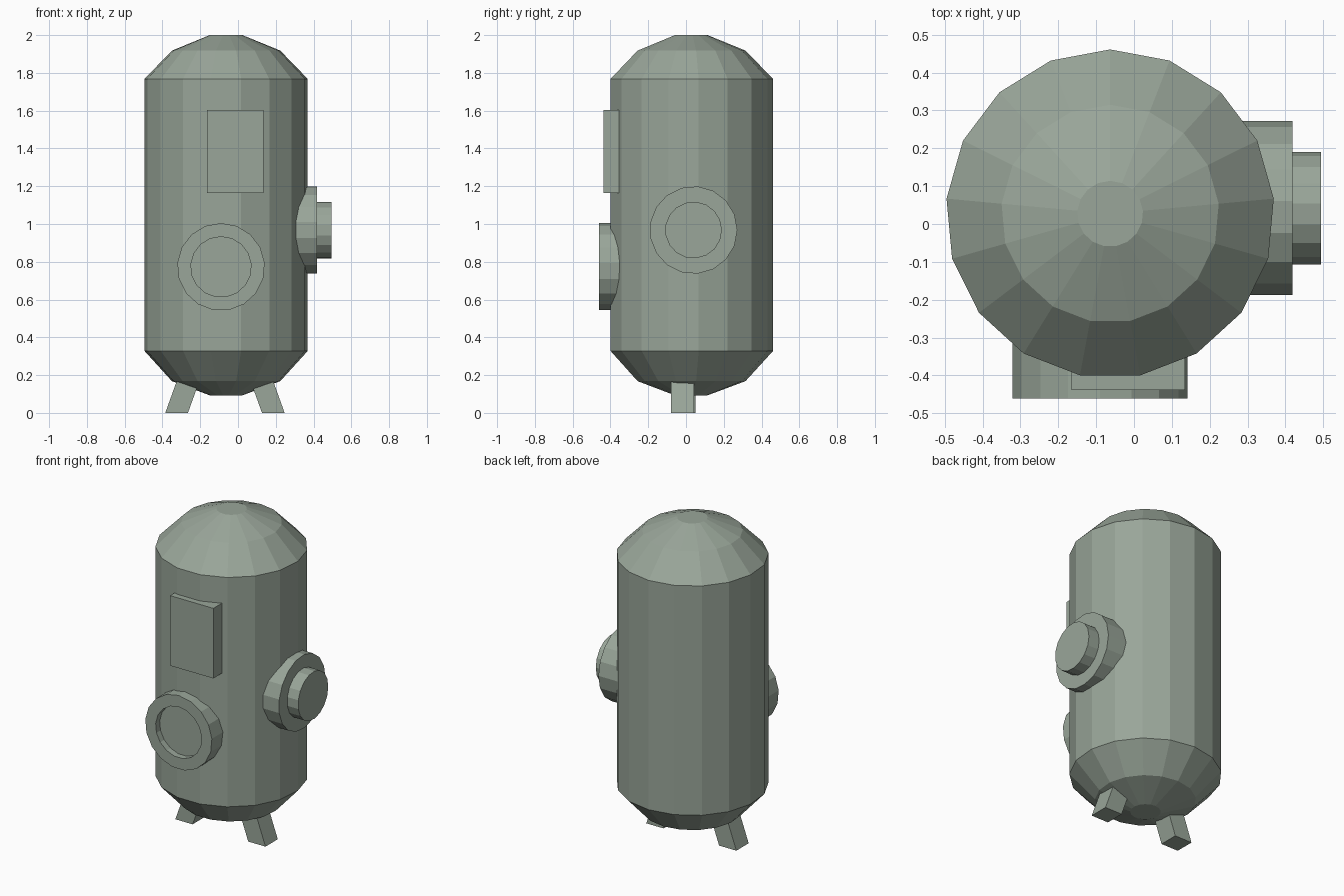
import bpy, bmesh, math
from mathutils import Vector

if "Cube" in bpy.data.objects:
    bpy.data.objects.remove(bpy.data.objects["Cube"])

SIDES = 17

# Dull grey-green paint
paint = bpy.data.materials.new("grey_green_paint")
paint.diffuse_color = (0.32, 0.38, 0.32, 1)
paint.use_nodes = True
paint.node_tree.nodes["Principled BSDF"].inputs["Base Color"].default_value = paint.diffuse_color


def finish(name, bm):
    bmesh.ops.recalc_face_normals(bm, faces=bm.faces)
    mesh = bpy.data.meshes.new(name)
    bm.to_mesh(mesh)
    bm.free()
    mesh.materials.append(paint)
    obj = bpy.data.objects.new(name, mesh)
    bpy.context.collection.objects.link(obj)
    return obj


def lathe(name, centre, axis, first, profile):
    """Capped solid: (distance along axis, radius) rings, first corner towards 'first'."""
    c, a, u = Vector(centre), Vector(axis), Vector(first)
    v = a.cross(u)
    bm = bmesh.new()
    rings = []
    for d, r in profile:
        angles = [2 * math.pi * i / SIDES for i in range(SIDES)]
        rings.append([bm.verts.new(c + a * d + (u * math.cos(t) + v * math.sin(t)) * r)
                      for t in angles])
    for lo, hi in zip(rings, rings[1:]):
        for i in range(SIDES):
            j = (i + 1) % SIDES
            bm.faces.new((lo[i], lo[j], hi[j], hi[i]))
    bm.faces.new(rings[0][::-1])
    bm.faces.new(rings[-1])
    return finish(name, bm)


def prism(name, outline, y0, y1):
    """Extrude an (x, z) outline from y0 to y1."""
    bm = bmesh.new()
    face = bm.faces.new([bm.verts.new((x, y0, z)) for x, z in outline])
    new = bmesh.ops.extrude_face_region(bm, geom=[face])
    verts = [g for g in new["geom"] if isinstance(g, bmesh.types.BMVert)]
    bmesh.ops.translate(bm, verts=verts, vec=(0, y1 - y0, 0))
    # keep the starting face so the prism is closed at both ends
    if not any(all(abs(v.co.y - y0) < 1e-6 for v in f.verts) for f in bm.faces):
        bm.faces.new([v for v in bm.verts if abs(v.co.y - y0) < 1e-6])
    return finish(name, bm)


# Tank body with chamfered domes
lathe("tank_body", (-0.063, 0.027, 0), (0, 0, 1), (0, 1, 0),
      [(0.093, 0.087), (0.168, 0.288), (0.328, 0.434),
       (1.768, 0.434), (1.918, 0.288), (2.0, 0.087)])

# Front porthole: thick ring with a recessed floor
lathe("front_porthole", (-0.09, 0, 0.773), (0, -1, 0), (0, 0, 1),
      [(0.28, 0.232), (0.461, 0.232), (0.461, 0.16), (0.421, 0.16)])

# Side flange and its stub
lathe("side_flange", (0, 0.04, 0.968), (1, 0, 0), (0, 1, 0),
      [(0.22, 0.232), (0.418, 0.232), (0.418, 0.15), (0.494, 0.15)])

# Front panel box
prism("front_panel", [(-0.165, 1.163), (0.135, 1.163), (0.135, 1.603), (-0.165, 1.603)],
      -0.438, -0.32)

# Two splayed legs, mirrored about the tank axis
for name, side, y in (("left_leg", -1, -0.072), ("right_leg", 1, -0.08)):
    outline = [(-0.069 + side * d, z) for d, z in
               ((0.196, 0), (0.316, 0), (0.244, 0.2), (0.124, 0.2))]
    prism(name, outline, y, y + 0.122)
